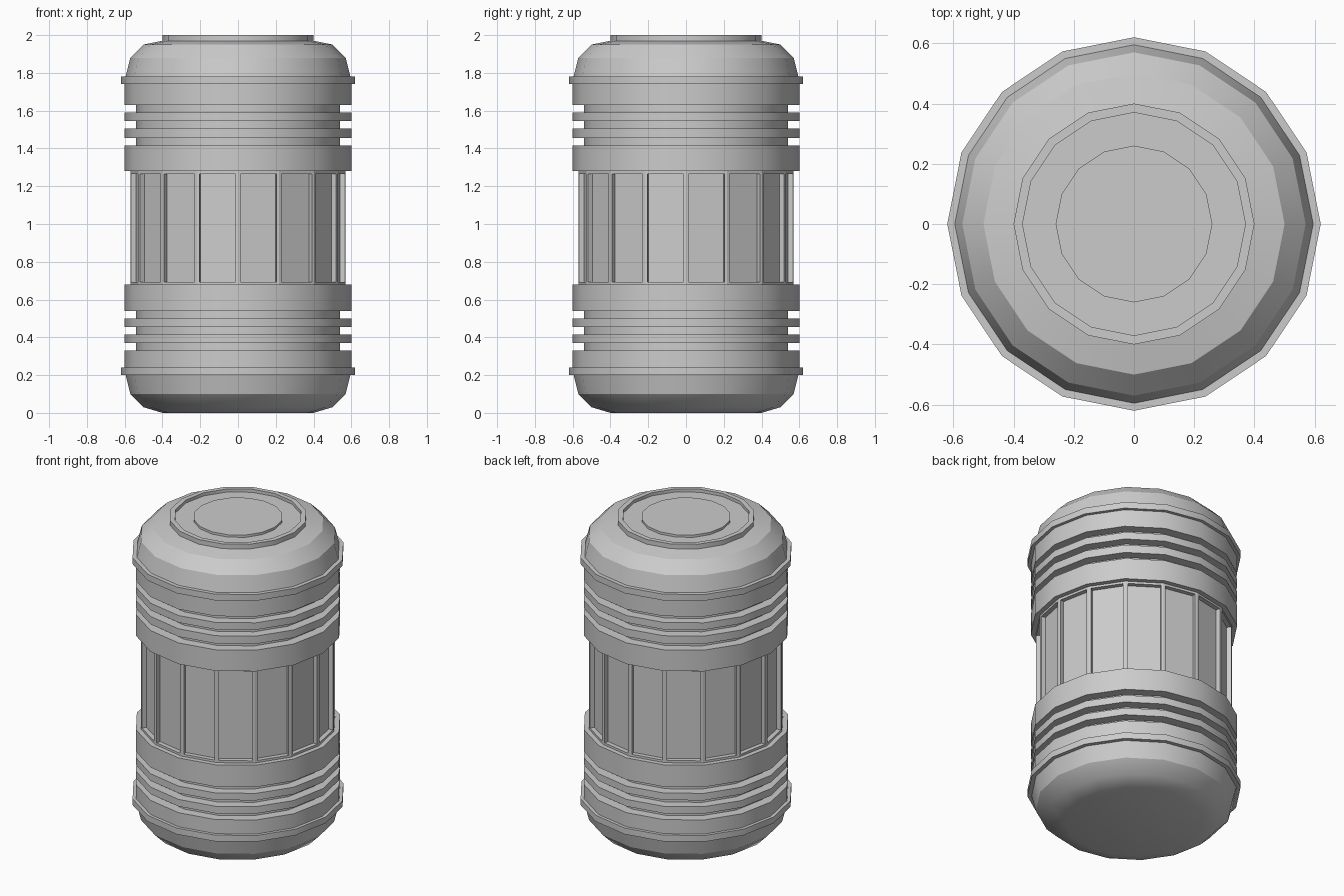
import bpy, bmesh
from math import cos, sin, pi, radians

if "Cube" in bpy.data.objects:
    bpy.data.objects.remove(bpy.data.objects["Cube"])

SIDES = 16


def lathe(name, profile, smooth=True, caps=True, edit=None):
    """Turn an (r, z) profile, listed bottom to top, into a 16-sided solid."""
    bm = bmesh.new()
    rings = [[bm.verts.new((r * cos(2 * pi * i / SIDES), r * sin(2 * pi * i / SIDES), z))
              for i in range(SIDES)] for r, z in profile]
    for a, b in zip(rings, rings[1:]):
        for i in range(SIDES):
            j = (i + 1) % SIDES
            bm.faces.new((a[i], a[j], b[j], b[i]))
    if caps:
        bm.faces.new(rings[0][::-1])
        bm.faces.new(rings[-1])
    bm.normal_update()
    if edit:
        edit(bm)
    mesh = bpy.data.meshes.new(name)
    bm.to_mesh(mesh)
    bm.free()
    ob = bpy.data.objects.new(name, mesh)
    bpy.context.collection.objects.link(ob)
    if smooth:
        bpy.ops.object.select_all(action='DESELECT')
        ob.select_set(True)
        bpy.context.view_layer.objects.active = ob
        bpy.ops.object.shade_smooth_by_angle(angle=radians(30))
    return ob


def grooves(spans, outer=0.60, inner=0.54):
    """Profile points for a stack of square grooves."""
    pts = []
    for lo, hi in spans:
        pts += [(outer, lo), (inner, lo), (inner, hi), (outer, hi)]
    return pts


# Lower shell: rounded base, rim, three grooves, plain band
lathe("lower_shell",
      [(0.40, 0), (0.50, 0.03), (0.57, 0.10), (0.595, 0.20),
       (0.62, 0.20), (0.62, 0.24), (0.60, 0.24)]
      + grooves([(0.33, 0.37), (0.415, 0.455), (0.50, 0.54)])
      + [(0.60, 0.68), (0.57, 0.68)], caps=True)

# Upper shell: plain band, three grooves, rim, rounded shoulder, raised lid
lathe("upper_shell",
      [(0.57, 1.28), (0.60, 1.28)]
      + grooves([(1.415, 1.455), (1.505, 1.545), (1.59, 1.63)])
      + [(0.60, 1.74), (0.62, 1.74), (0.62, 1.78), (0.595, 1.78),
         (0.57, 1.88), (0.50, 1.95), (0.40, 1.97),
         # lid ring, shallow channel and centre disc
         (0.40, 2.00), (0.37, 2.00), (0.37, 1.98), (0.26, 1.98), (0.26, 1.995)])


# Middle band: one recessed panel on each of the sixteen flats
def recess(bm):
    bmesh.ops.inset_individual(bm, faces=bm.faces[:], thickness=0.02)
    flats = [f for f in bm.faces if f.calc_area() > 0.05]
    for f in flats:
        shift = f.normal * -0.028
        walls = bmesh.ops.inset_individual(bm, faces=[f], thickness=0.0)
        for v in f.verts:
            v.co += shift


lathe("panel_band", [(0.57, 0.68), (0.57, 1.28)], smooth=False, caps=False, edit=recess)
